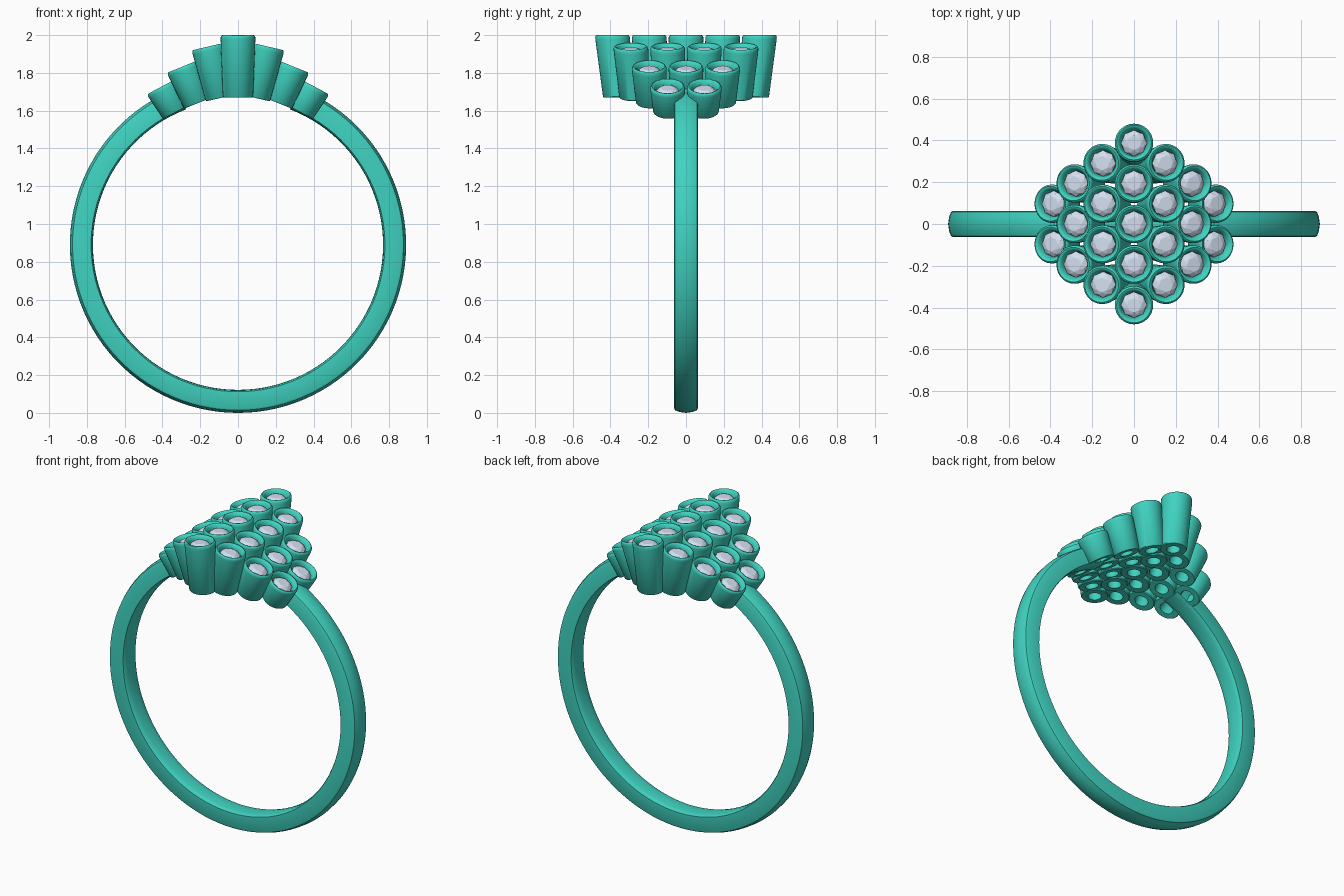
import bpy
import bmesh
from math import sin, cos, pi, radians
from mathutils import Vector

if "Cube" in bpy.data.objects:
    bpy.data.objects.remove(bpy.data.objects["Cube"])

CZ = 0.89  # height of the ring centre


def material(name, rgb):
    m = bpy.data.materials.new(name)
    m.diffuse_color = (*rgb, 1)
    m.use_nodes = True
    m.node_tree.nodes["Principled BSDF"].inputs["Base Color"].default_value = m.diffuse_color
    return m


def make_object(name, bm, mat, smooth):
    bmesh.ops.recalc_face_normals(bm, faces=bm.faces)
    me = bpy.data.meshes.new(name)
    bm.to_mesh(me)
    bm.free()
    ob = bpy.data.objects.new(name, me)
    bpy.context.collection.objects.link(ob)
    me.materials.append(mat)
    if smooth:
        bpy.ops.object.select_all(action='DESELECT')
        bpy.context.view_layer.objects.active = ob
        ob.select_set(True)
        bpy.ops.object.shade_smooth_by_angle(angle=radians(35))
    return ob


def bridge(bm, a, b):
    n = len(a)
    for i in range(n):
        bm.faces.new((a[i], a[(i + 1) % n], b[(i + 1) % n], b[i]))


def seat_rings(bm, profile, top, tilt, n):
    """Rings of (radius, depth, twist) along a tilted axis leaning in to y = 0."""
    side = Vector((cos(tilt), 0, -sin(tilt)))
    axis = Vector((sin(tilt), 0.24 * top.y, cos(tilt)))
    rings = []
    for r, d, twist in profile:
        c = top - axis * d
        ring = []
        for i in range(n):
            t = 2 * pi * (i + twist) / n
            ring.append(bm.verts.new(c + side * r * cos(t) + Vector((0, r * sin(t), 0))))
        rings.append(ring)
    return rings


def add_bezel(bm, top, tilt, length):
    profile = [(.040, length, 0), (.076, length, 0), (.080, length - .005, 0),
               (.092, .022, 0), (.0915, .010, 0), (.088, .003, 0), (.083, 0, 0),
               (.077, .002, 0), (.070, .009, 0), (.064, .022, 0), (.060, .040, 0),
               (.040, .100, 0)]
    rings = seat_rings(bm, profile, top, tilt, 32)
    for a, b in zip(rings, rings[1:] + rings[:1]):
        bridge(bm, a, b)


def add_stone(bm, top, tilt):
    # table, crown, girdle and pavilion, each ring turned half a step
    profile = [(.034, .010, 0), (.050, .018, .5), (.062, .030, 0), (.062, .036, 0),
               (.004, .085, 0)]
    rings = seat_rings(bm, profile, top, tilt, 8)
    bm.faces.new(rings[0])
    bm.faces.new(rings[-1])
    for k in (0, 1):
        a, b = rings[k], rings[k + 1]
        for i in range(8):
            j = (i + 1) % 8
            if k == 0:
                bm.faces.new((a[i], a[j], b[i]))
                bm.faces.new((a[j], b[j], b[i]))
            else:
                bm.faces.new((a[i], a[j], b[j]))
                bm.faces.new((a[i], b[j], b[i]))
    bridge(bm, rings[2], rings[3])
    bridge(bm, rings[3], rings[4])


metal = material("green_metal", (0.05, 0.65, 0.53))
gem = material("pale_blue_stone", (0.66, 0.74, 0.88))

# band: domed cross-section swept round, open under the cluster
bm = bmesh.new()
section = [(-.063, .778), (-.063, .866), (-.058, .876), (-.035, .885), (0, .89),
           (.035, .885), (.058, .876), (.063, .866), (.063, .778),
           (.055, .773), (.03, .769), (0, .768), (-.03, .769), (-.055, .773)]
gap, steps = radians(21), 96
rings = []
for i in range(steps + 1):
    a = gap + (2 * pi - 2 * gap) * i / steps
    rings.append([bm.verts.new((r * sin(a), y, CZ + r * cos(a))) for y, r in section])
for a, b in zip(rings, rings[1:]):
    bridge(bm, a, b)
bm.faces.new(rings[0])
bm.faces.new(rings[-1])
make_object("band", bm, metal, True)

# diamond-shaped cluster: columns of x, z, tilt, tube length, stone count
columns = [(0, 2.0, 0, .33, 5), (.155, 1.94, 13, .28, 4),
           (.29, 1.835, 22, .21, 3), (.40, 1.73, 28, .155, 2)]
bezels, stones = bmesh.new(), bmesh.new()
for x, z, tilt, length, count in columns:
    for s in ((1, -1) if x else (1,)):
        for k in range(count):
            top = Vector((s * x, .195 * (k - (count - 1) / 2), z))
            add_bezel(bezels, top, s * radians(tilt), length)
            add_stone(stones, top, s * radians(tilt))
make_object("bezel_cluster", bezels, metal, True)
make_object("stones", stones, gem, False)
